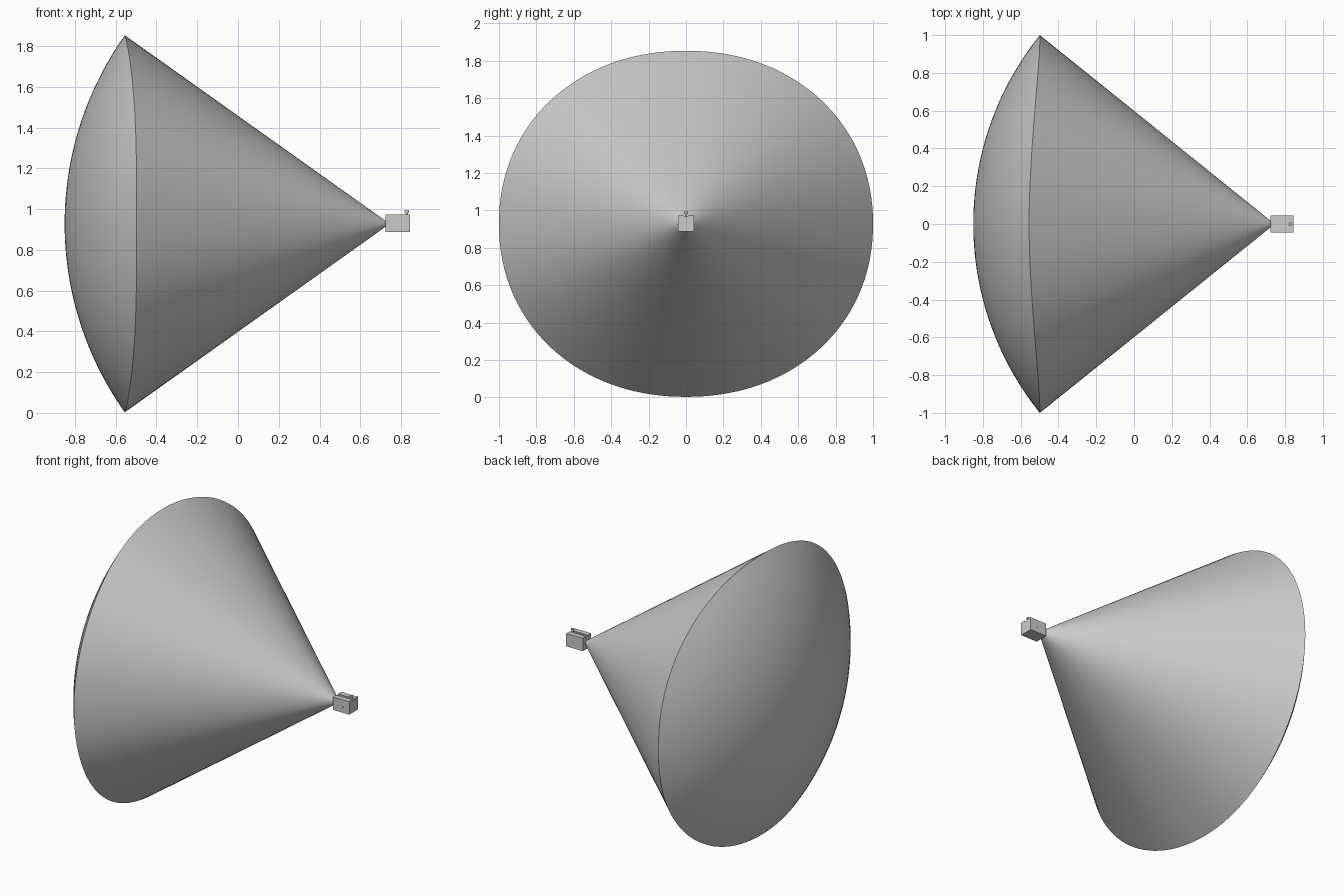
import bpy, bmesh
from math import sin, cos, pi, sqrt
from mathutils import Vector, Matrix

cube = bpy.data.objects.get("Cube")
if cube:
    bpy.data.objects.remove(cube, do_unlink=True)

APEX = Vector((0.745, 0, 0.928))   # viewing point inside the housing
REACH = 1.596                      # radius of the domed end around the apex
HALF_W, HALF_H, POWER = 1.0, 0.925, 2.1
SEGMENTS, DOME_RINGS, CONE_RINGS = 128, 20, 10

grey = bpy.data.materials.new("plain_grey")
grey.use_nodes = True
grey.diffuse_color = (0.6, 0.6, 0.6, 1)
grey.node_tree.nodes["Principled BSDF"].inputs["Base Color"].default_value = (0.6, 0.6, 0.6, 1)


def finish(name, bm, angle=None):
    bmesh.ops.recalc_face_normals(bm, faces=bm.faces)
    mesh = bpy.data.meshes.new(name)
    bm.to_mesh(mesh)
    bm.free()
    mesh.materials.append(grey)
    obj = bpy.data.objects.new(name, mesh)
    bpy.context.collection.objects.link(obj)
    if angle:
        bpy.ops.object.select_all(action='DESELECT')
        obj.select_set(True)
        bpy.context.view_layer.objects.active = obj
        bpy.ops.object.shade_smooth_by_angle(angle=angle)
    return obj


def add_box(bm, x, y, z):
    """Box between the given (low, high) limits."""
    lims = (x, y, z)
    mid = Vector([(a + b) / 2 for a, b in lims])
    size = Vector([b - a for a, b in lims])
    bmesh.ops.create_cube(bm, size=1, matrix=Matrix.Translation(mid) @ Matrix.Diagonal(size.to_4d()))


def dome_point(a, t):
    """Point on the dome at angle a; t = 1 is the slightly squared rim."""
    c, s = cos(a), sin(a)
    r = (abs(c / HALF_W) ** POWER + abs(s / HALF_H) ** POWER) ** (-1 / POWER) * t
    return APEX + Vector((-sqrt(REACH ** 2 - r * r), r * c, r * s))


# View cone: straight sides from the housing to the rim, closed by a dome
bm = bmesh.new()
angles = [2 * pi * i / SEGMENTS for i in range(SEGMENTS)]
rings = []
for k in range(CONE_RINGS):
    s = 0.012 + 0.988 * k / CONE_RINGS
    rings.append([bm.verts.new(APEX.lerp(dome_point(a, 1), s)) for a in angles])
for k in range(DOME_RINGS):
    rings.append([bm.verts.new(dome_point(a, 1 - k / DOME_RINGS)) for a in angles])
for low, high in zip(rings, rings[1:]):
    for i in range(SEGMENTS):
        j = (i + 1) % SEGMENTS
        bm.faces.new((low[i], low[j], high[j], high[i]))
centre = bm.verts.new(dome_point(0, 0))
for i in range(SEGMENTS):
    bm.faces.new((rings[-1][i], rings[-1][(i + 1) % SEGMENTS], centre))
bm.faces.new(rings[0])
finish("view_cone", bm, 0.6)

# Sensor housing with a lengthwise groove along its top
bm = bmesh.new()
add_box(bm, (0.723, 0.844), (-0.044, 0.044), (0.888, 0.966))
for side in (-1, 1):
    add_box(bm, (0.723, 0.844), sorted((side * 0.010, side * 0.044)), (0.966, 0.973))
finish("sensor_housing", bm)

# Knob standing in the groove near the rear
bm = bmesh.new()
bmesh.ops.create_cone(bm, cap_ends=True, segments=16, radius1=0.006, radius2=0.006, depth=0.03,
                      matrix=Matrix.Translation((0.828, 0, 0.977)))
bmesh.ops.create_cone(bm, cap_ends=True, segments=16, radius1=0.010, radius2=0.010, depth=0.010,
                      matrix=Matrix.Translation((0.828, 0, 0.988)))
finish("top_knob", bm, 0.6)

# Small plates on both sides of the housing
bm = bmesh.new()
for side in (-1, 1):
    for x in (0.755, 0.79):
        add_box(bm, (x, x + 0.01), sorted((side * 0.043, side * 0.0455)), (0.922, 0.928))
finish("side_plates", bm)
